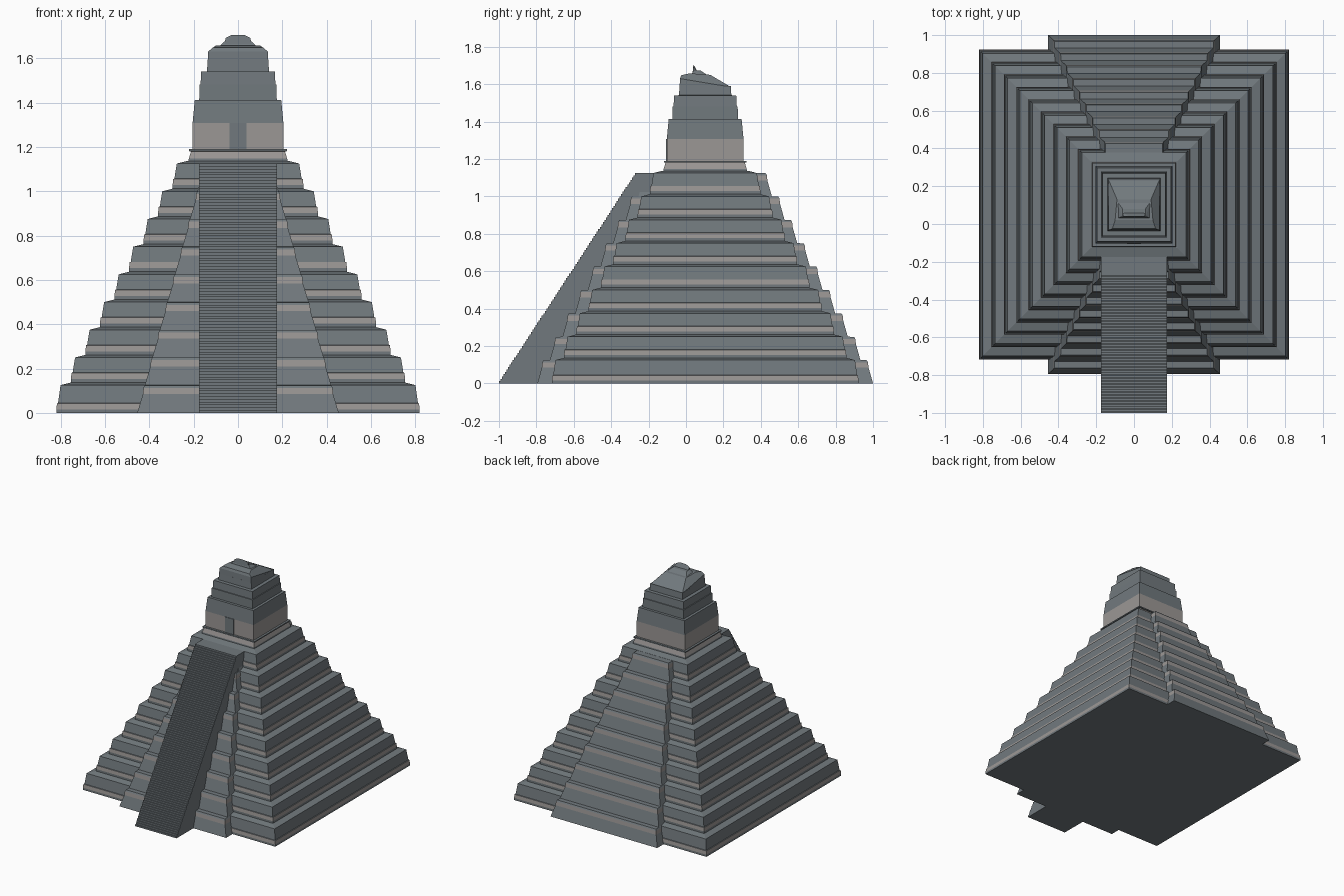
import bpy, bmesh

if "Cube" in bpy.data.objects:
    bpy.data.objects.remove(bpy.data.objects["Cube"])

CY = 0.1025          # centre of the pyramid body in y
TIERS, RISE = 9, 0.125


def material(name, rgb):
    m = bpy.data.materials.new(name)
    m.diffuse_color = (*rgb, 1)
    m.use_nodes = True
    m.node_tree.nodes["Principled BSDF"].inputs["Base Color"].default_value = m.diffuse_color
    return m


STONE = material("grey stone", (0.165, 0.19, 0.205))
PALE = material("pale stone", (0.33, 0.31, 0.30))


def finish(name, bm):
    bmesh.ops.recalc_face_normals(bm, faces=bm.faces)
    me = bpy.data.meshes.new(name)
    bm.to_mesh(me)
    bm.free()
    me.materials.append(STONE)
    me.materials.append(PALE)
    ob = bpy.data.objects.new(name, me)
    bpy.context.collection.objects.link(ob)
    return ob


def loft(name, rings):
    """Stack of rectangles (half x, half y, z, pale wall above?)."""
    bm = bmesh.new()
    loops = []
    for hx, hy, z, _ in rings:
        loops.append([bm.verts.new((sx * hx, CY + sy * hy, z))
                      for sx, sy in ((-1, -1), (1, -1), (1, 1), (-1, 1))])
    for i in range(len(loops) - 1):
        a, b = loops[i], loops[i + 1]
        for j in range(4):
            k = (j + 1) % 4
            f = bm.faces.new((a[j], a[k], b[k], b[j]))
            f.material_index = rings[i][3]
    bm.faces.new(loops[0])
    bm.faces.new(loops[-1])
    return finish(name, bm)


def square(profile):
    return [(w, w, z, p) for w, z, p in profile]


def hull(name, points):
    bm = bmesh.new()
    for p in points:
        bm.verts.new(p)
    bmesh.ops.convex_hull(bm, input=bm.verts)
    bmesh.ops.dissolve_limit(bm, angle_limit=0.01, verts=bm.verts, edges=bm.edges)
    return finish(name, bm)


def extrude_x(name, yz, half):
    bm = bmesh.new()
    f = bm.faces.new([bm.verts.new((-half, y, z)) for y, z in yz])
    r = bmesh.ops.extrude_face_region(bm, geom=[f])
    for v in r["geom"]:
        if isinstance(v, bmesh.types.BMVert):
            v.co.x = half
    return finish(name, bm)


# Stepped square body: plinth, pale band, battered wall, sloping ledge
body = []
for k in range(TIERS):
    w, z = 0.82 - 0.0656 * k, RISE * k + (0.012 if k else 0)
    top = RISE * (k + 1)
    body += [(w, z, 0), (w, z + 0.016, 1), (w - 0.003, z + 0.043, 0),
             (w - 0.008, z + 0.045, 0), (w - 0.019, top, 0)]
body += [(0.23, 1.137, 0)]
loft("pyramid_body", square(body))

# Narrower stepped projection on front and back, pale band under each top
outset = []
for k in range(TIERS):
    hx, hy, z = 0.455 - 0.034 * k, 0.8975 - 0.0676 * k, RISE * k
    outset += [(hx, hy, z, 0), (hx - 0.026, hy - 0.024, z + 0.085, 1),
               (hx - 0.028, hy - 0.027, z + 0.113, 0),
               (hx - 0.033, hy - 0.033, z + RISE - 0.001, 0)]
loft("centre_projection", outset)

# Staircase with fine steps
steps = 90
rise, run = 1.125 / steps, 0.735 / steps
stair = [(0.0, 0.0)]
for i in range(steps):
    y = -1 + run * i
    stair += [(y, rise * i), (y, rise * (i + 1))]
stair += [(0.0, 1.125)]
extrude_x("staircase", stair, 0.176)

# Temple platform and temple walls
loft("temple_platform", square([
    (0.225, 1.125, 0), (0.222, 1.147, 1), (0.212, 1.18, 0),
    (0.221, 1.181, 0), (0.221, 1.19, 0)]))
loft("temple_wall", square([
    (0.205, 1.185, 1), (0.205, 1.308, 0), (0.195, 1.413, 0)]))
loft("roof_tiers", square([
    (0.175, 1.41, 0), (0.174, 1.481, 0), (0.169, 1.482, 0), (0.166, 1.54, 0),
    (0.14, 1.541, 0), (0.137, 1.59, 0)]))

# Doorway plate
wall_y = CY - 0.205
extrude_x("doorway", [(wall_y - 0.004, 1.19), (wall_y + 0.004, 1.19),
                      (wall_y + 0.004, 1.308), (wall_y - 0.004, 1.308)], 0.038)

# Worn crown, sloping down to the back
crown = []
for s in (-1, 1):
    crown += [(s * 0.137, CY - 0.137, 1.585), (s * 0.137, CY + 0.137, 1.585),
              (s * 0.135, -0.032, 1.63), (s * 0.115, -0.025, 1.648),
              (s * 0.1, 0.02, 1.658), (s * 0.09, 0.13, 1.65)]
hull("roof_crown", crown)

# Broken roof comb with a thin peak
comb, peak = [], []
for s in (-1, 1):
    comb += [(s * 0.09, 0.03, 1.65), (s * 0.09, 0.12, 1.645),
             (s * 0.062, 0.04, 1.676), (s * 0.06, 0.08, 1.672)]
    peak += [(s * 0.062, 0.035, 1.66), (s * 0.062, 0.065, 1.66),
             (s * 0.056, 0.04, 1.692), (s * 0.028, 0.04, 1.706)]
hull("roof_comb", comb)
hull("comb_peak", peak)
